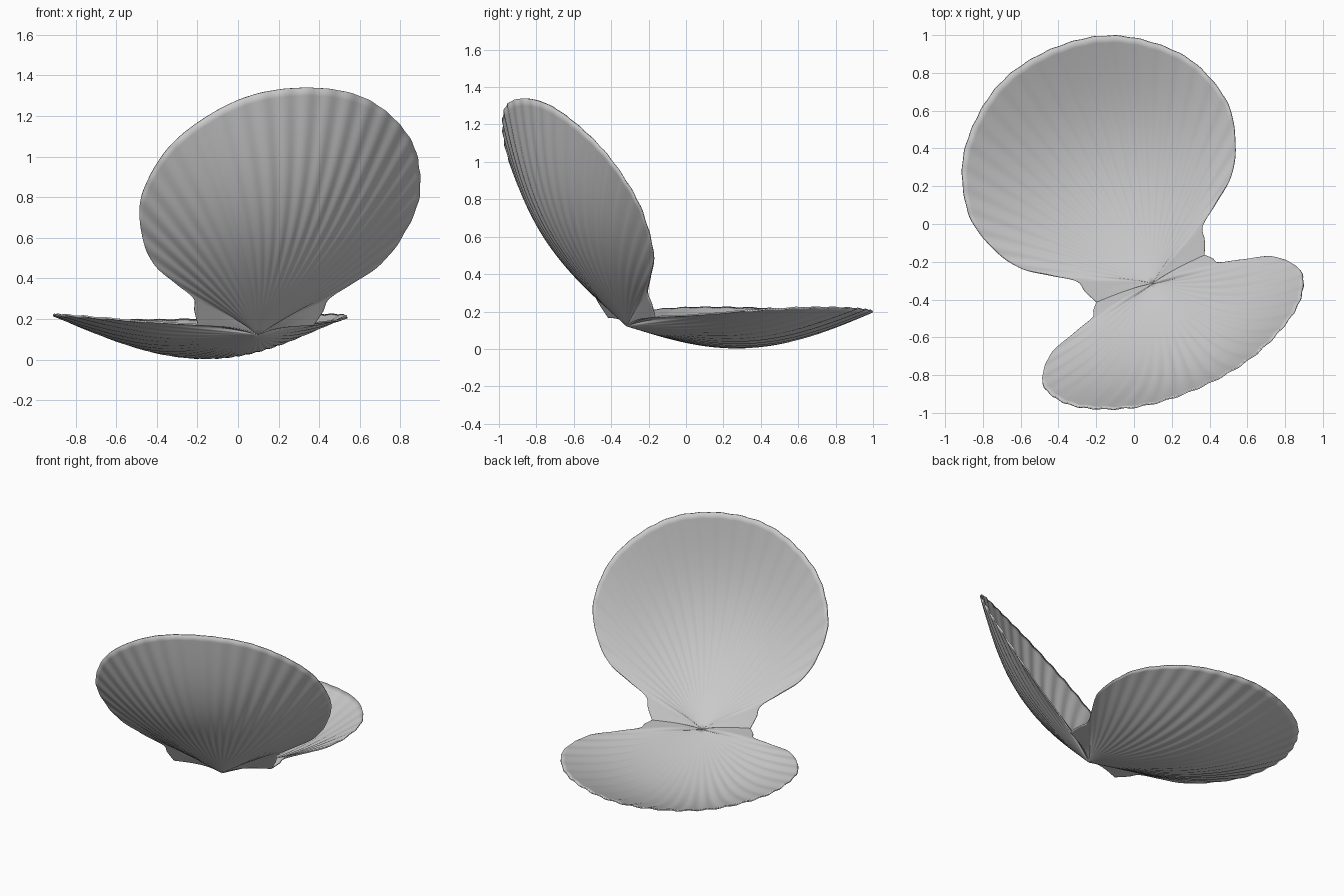
import bpy, bmesh, math
from mathutils import Vector

if "Cube" in bpy.data.objects:
    bpy.data.objects.remove(bpy.data.objects["Cube"])

# Half outline of a valve (across, along): rim centre -> side -> ear -> hinge
HALF = [(0, 1.33), (.27, 1.29), (.49, 1.165), (.665, .97), (.745, .71), (.705, .5),
        (.615, .34), (.48, .235), (.365, .15), (.345, .08), (.31, 0)]
FAN = math.atan2(.365, .15)      # fan half angle, ears lie beyond it
ROWS, SUB = 36, 14
HINGE = Vector((.09, -.295, .165))
TURN = math.radians(23.6)


def outline():
    """Smooth full outline through the mirrored half points."""
    pts = [Vector((-x, y)) for x, y in HALF[:0:-1]] + [Vector(p) for p in HALF]
    ext = [2 * pts[0] - pts[1]] + pts + [2 * pts[-1] - pts[-2]]
    out = []
    for a, b, c, d in zip(ext, ext[1:], ext[2:], ext[3:]):
        for k in range(SUB):
            t = k / SUB
            out.append(.5 * (2 * b + (c - a) * t + (2 * a - 5 * b + 4 * c - d) * t * t
                             + (3 * b - 3 * c + d - a) * t ** 3))
    return out + [pts[-1]]


def shell_point(p, t):
    """Point on the ribbed dish: across, along, depth outwards."""
    phi = math.atan2(p.x, p.y)
    q = min(1, abs(phi) / FAN)
    rib = math.cos(phi * 360 / 5.2) * (1 - q ** 8)
    bowl = .165 * math.sin(math.pi * t) * (1 - q * q) ** 1.5
    umbo = .04 * (1 - t) ** 3
    lift = .04 * (p.x * t / .74) ** 2          # sides of the rim curl inwards
    ribs = .009 * max(0, t - .08) * (1 - .7 * t) * rib
    r = t * (1 + .0015 * rib * t)
    return p.x * r, p.y * r - .025 * (1 - t) ** 4, bowl + umbo - lift + ribs


def valve(name, along, outward):
    across = Vector((math.cos(TURN), math.sin(TURN), 0))
    rim = outline()
    bm = bmesh.new()

    def vert(p, t):
        u, v, d = shell_point(p, t)
        return bm.verts.new(HINGE + across * u + along * v + outward * d)

    apex = vert(Vector((0, 1)), 0)
    cols = [[apex] + [vert(p, k / ROWS) for k in range(1, ROWS + 1)] for p in rim]
    for a, b in zip(cols, cols[1:]):
        bm.faces.new((apex, a[1], b[1]))
        for k in range(1, ROWS):
            bm.faces.new((a[k], a[k + 1], b[k + 1], b[k]))
    bmesh.ops.recalc_face_normals(bm, faces=bm.faces)
    me = bpy.data.meshes.new(name)
    bm.to_mesh(me)
    bm.free()
    ob = bpy.data.objects.new(name, me)
    bpy.context.collection.objects.link(ob)
    # thin shell wall
    mod = ob.modifiers.new("wall", 'SOLIDIFY')
    mod.thickness, mod.offset = .008, 0
    bpy.ops.object.select_all(action='DESELECT')
    ob.select_set(True)
    bpy.context.view_layer.objects.active = ob
    bpy.ops.object.shade_smooth_by_angle(angle=math.radians(40))


back = Vector((-math.sin(TURN), math.cos(TURN), 0))
up = Vector((0, 0, 1))

# Lower valve lies nearly flat, upper valve swings open on the same hinge
low, high = math.radians(1.3), math.radians(62)
valve("lower_valve", back * math.cos(low) + up * math.sin(low),
      back * math.sin(low) - up * math.cos(low))
valve("upper_valve", -back * math.cos(high) + up * math.sin(high),
      -back * math.sin(high) - up * math.cos(high))
